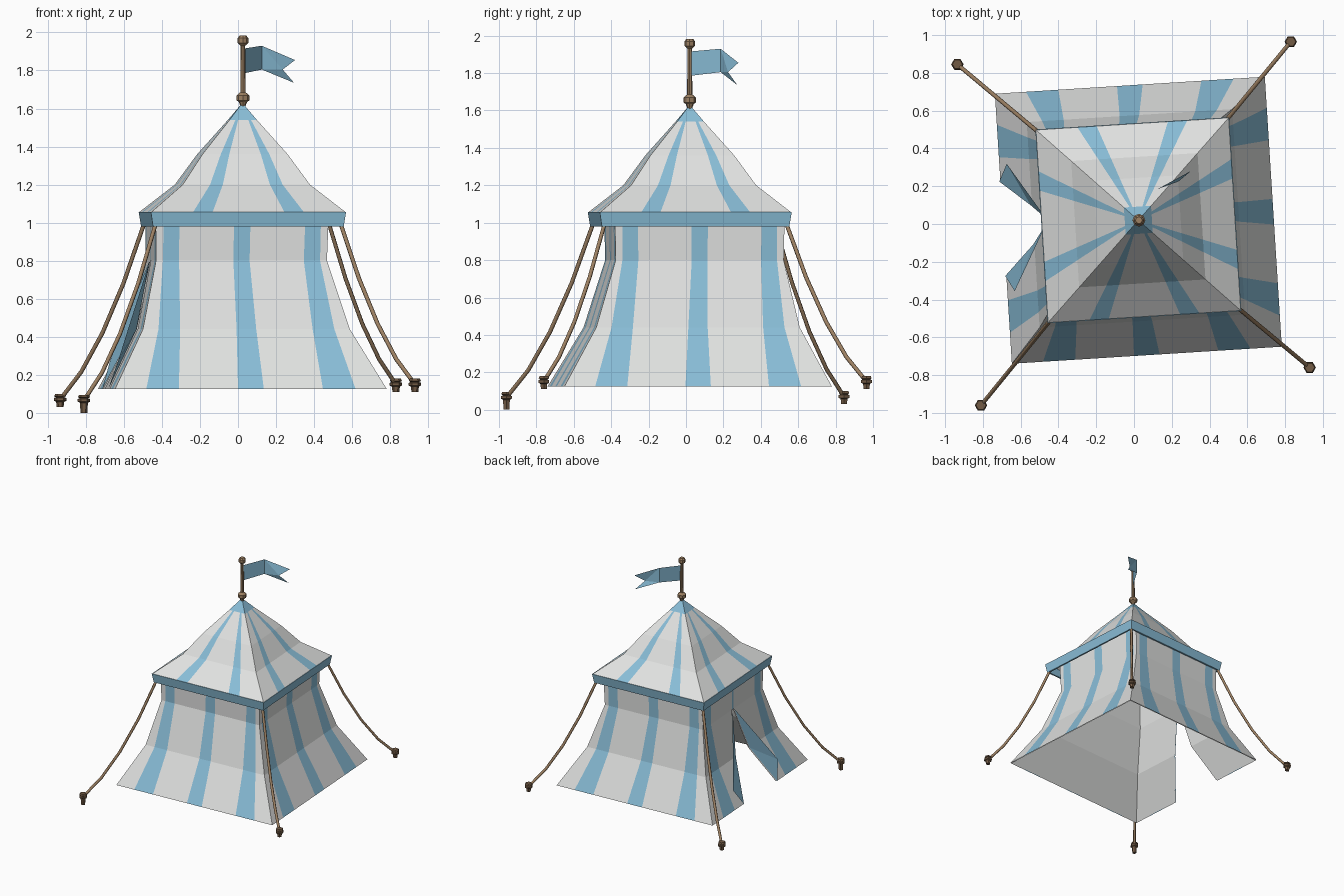
import bpy, bmesh, math
from mathutils import Vector, Matrix

if "Cube" in bpy.data.objects:
    bpy.data.objects.remove(bpy.data.objects["Cube"])

TURN = math.radians(3.6)
CX, CY = 0.023, 0.02


def mat(name, rgb):
    m = bpy.data.materials.new(name)
    m.diffuse_color = (*rgb, 1)
    m.use_nodes = True
    m.node_tree.nodes["Principled BSDF"].inputs["Base Color"].default_value = m.diffuse_color
    return m


WHITE = mat("canvas white", (0.75, 0.76, 0.75))
BLUE = mat("canvas blue", (0.25, 0.51, 0.68))
WOOD = mat("rope tan", (0.34, 0.22, 0.125))
DARK = mat("stake brown", (0.17, 0.105, 0.06))


def finish(name, bm, mats):
    me = bpy.data.meshes.new(name)
    bm.to_mesh(me)
    bm.free()
    for m in mats:
        me.materials.append(m)
    ob = bpy.data.objects.new(name, me)
    bpy.context.collection.objects.link(ob)
    return ob


def pt(k, u, row, out=0.0):
    """Point on side k (0 front, 1 right, 2 back, 3 left), u from -1 to 1."""
    z, h, cx, cy = row
    v = Matrix.Rotation(TURN + k * math.pi / 2, 3, 'Z') @ Vector((u * h, -h - out, 0))
    return v + Vector((cx, cy, z))


def strips(bm, k, rows, breaks, rule):
    """Quads between rows; rule(row, column) gives a material or None for a gap."""
    for i in range(len(rows) - 1):
        for j in range(len(breaks[i]) - 1):
            m = rule(i, j)
            if m is None:
                continue
            a, b = breaks[i], breaks[i + 1]
            f = bm.faces.new([bm.verts.new(p) for p in (
                pt(k, a[j], rows[i]), pt(k, a[j + 1], rows[i]),
                pt(k, b[j + 1], rows[i + 1]), pt(k, b[j], rows[i + 1]))])
            f.material_index = m


# walls: z, half width, centre; stripe edges and door half width per row
WALL = [(0.125, 0.716, CX, CY), (0.44, 0.545, 0.01, 0.03),
        (0.80, 0.45, -0.01, 0.045), (1.05, 0.455, -0.005, 0.045)]
STRIPE = [(0.53, 0.77), (0.64, 0.85), (0.73, 0.92), (0.73, 0.91)]
DOOR = [0.35, 0.19, 0.03, 0.03]


def walls(name, inset, striped):
    bm = bmesh.new()
    rows = [(z, h - inset, x, y) for z, h, x, y in WALL]
    for k in range(4):
        br = []
        for (a, b), d in zip(STRIPE, DOOR):
            c = d if k == 3 else 0.095
            br.append([-1, -b, -a, -c, c, a, b, 1])

        def rule(i, j):
            if k == 3 and j == 3 and i < 2:
                return None
            return int(striped and j % 2 == 1)
        strips(bm, k, rows, br, rule)
    bmesh.ops.remove_doubles(bm, verts=bm.verts, dist=1e-5)
    return finish(name, bm, [WHITE, BLUE])


walls("tent_walls", 0, True)
walls("wall_lining", 0.008, False)

# folded back door flaps
bm = bmesh.new()
for s in (-1, 1):
    top, mid, low = [pt(3, s * DOOR[i], WALL[i], 0.006) for i in (2, 1, 0)]
    tip = pt(3, s * 0.53, (0.27, 0.637, 0.018, 0.024), 0.035)
    vs = [bm.verts.new(p) for p in (top, mid, low, tip)]
    bm.faces.new((vs[0], vs[1], vs[3]))
    bm.faces.new((vs[1], vs[2], vs[3]))
bmesh.ops.recalc_face_normals(bm, faces=bm.faces)
finish("door_flaps", bm, [BLUE])

# roof with two tapering stripes per side and a blue tip
bm = bmesh.new()
ROOF = [(z, h, CX, CY) for z, h in
        ((1.055, 0.512), (1.20, 0.335), (1.36, 0.224), (1.54, 0.072), (1.62, 0.008))]
for k in range(4):
    strips(bm, k, ROOF, [[-1, -0.57, -0.37, 0.37, 0.57, 1]] * 5,
           lambda i, j: int(i == 3 or j in (1, 3)))
bmesh.ops.remove_doubles(bm, verts=bm.verts, dist=1e-5)
finish("tent_roof", bm, [WHITE, BLUE])

# valance band round the eaves
bm = bmesh.new()
BAND = [(0.98, 0.488, CX, CY), (0.98, 0.502, CX, CY),
        (1.056, 0.514, CX, CY), (1.056, 0.500, CX, CY), (0.98, 0.488, CX, CY)]
for k in range(4):
    strips(bm, k, BAND, [[-1, 1]] * 5, lambda i, j: 0)
bmesh.ops.remove_doubles(bm, verts=bm.verts, dist=1e-5)
finish("valance", bm, [BLUE])


def turned(name, profile, x, y, mats, n=6):
    """Lathe a list of (radius, z) into a closed n-sided solid."""
    bm = bmesh.new()
    rings = [[bm.verts.new((x + r * math.cos(2 * math.pi * i / n),
                            y + r * math.sin(2 * math.pi * i / n), z))
              for i in range(n)] for r, z in profile]
    for a, b in zip(rings, rings[1:]):
        for i in range(n):
            bm.faces.new((a[i], a[(i + 1) % n], b[(i + 1) % n], b[i]))
    bm.faces.new(rings[0][::-1])
    bm.faces.new(rings[-1])
    return finish(name, bm, mats)


# flag pole with finials
turned("flag_pole", [(0.014, 1.58), (0.014, 1.615), (0.022, 1.635), (0.034, 1.643),
                     (0.034, 1.668), (0.022, 1.68), (0.014, 1.685), (0.012, 1.93),
                     (0.028, 1.945), (0.028, 1.97), (0.018, 1.983)], CX + 0.003, CY, [WOOD], 8)

# swallow-tailed flag
bm = bmesh.new()
v = [bm.verts.new(p) for p in (
    (0.03, 0.02, 1.785), (0.03, 0.02, 1.915), (0.125, 0.185, 1.93), (0.125, 0.185, 1.805),
    (0.30, 0.28, 1.855), (0.295, 0.275, 1.735), (0.235, 0.225, 1.805))]
for f in ((0, 3, 2, 1), (3, 6, 2), (2, 6, 4), (3, 5, 6)):
    bm.faces.new([v[i] for i in f])
finish("flag", bm, [BLUE])

# guy ropes and stakes: stake position, top height of the stake
STAKES = [("front_right", 0, 1, 0.93, -0.76, 0.18), ("back_right", 1, 1, 0.83, 0.965, 0.18),
          ("back_left", 2, 1, -0.935, 0.845, 0.10), ("front_left", 3, 1, -0.81, -0.96, 0.095)]
for name, k, u, x, y, z in STAKES:
    a = pt(k, u, (1.0, 0.485, CX, CY))
    b = Vector((x, y, z - 0.03))
    cu = bpy.data.curves.new(name + "_rope", 'CURVE')
    cu.dimensions = '3D'
    cu.bevel_depth = 0.011
    cu.bevel_resolution = 1
    cu.use_fill_caps = True
    sp = cu.splines.new('POLY')
    sp.points.add(4)
    for i in range(5):
        t = i / 4
        p = a.lerp(b, t)
        p.z += (b.z - a.z) * 0.5 * t * (1 - t)
        sp.points[i].co = (*p, 1)
    cu.materials.append(WOOD)
    bpy.context.collection.objects.link(bpy.data.objects.new(name + "_rope", cu))
    low = 0.0 if k == 3 else z - 0.07
    turned(name + "_stake", [(0.018, low), (0.021, z - 0.042), (0.033, z - 0.036),
                             (0.033, z - 0.022), (0.022, z - 0.018), (0.032, z - 0.012),
                             (0.026, z)], x, y, [DARK])
